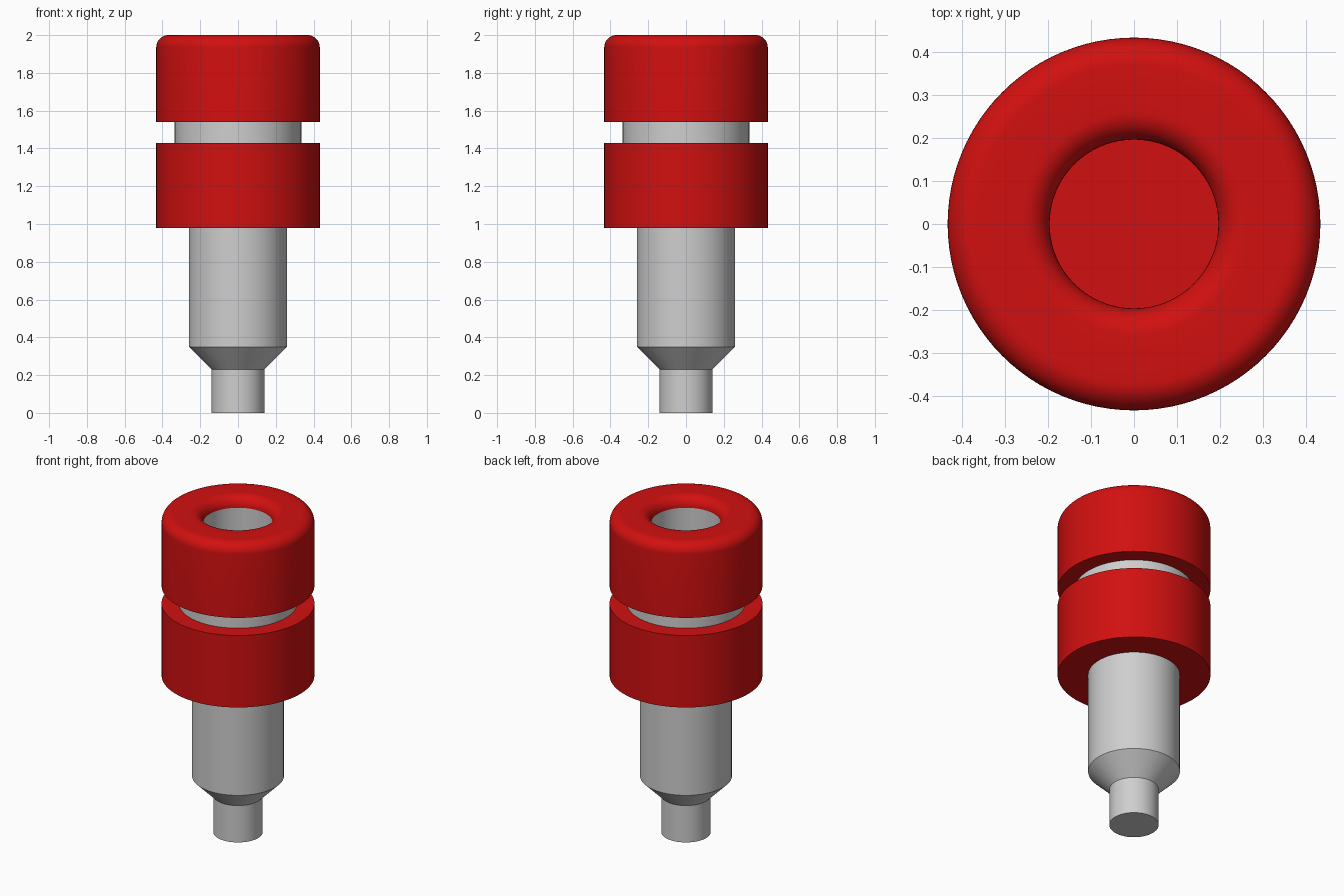
import bpy
import bmesh
from math import cos, sin, pi, radians

cube = bpy.data.objects.get("Cube")
if cube:
    bpy.data.objects.remove(cube, do_unlink=True)

SEGMENTS = 96


def material(name, rgb):
    mat = bpy.data.materials.new(name)
    mat.use_nodes = True
    colour = (*rgb, 1)
    mat.diffuse_color = colour
    mat.node_tree.nodes["Principled BSDF"].inputs["Base Color"].default_value = colour
    return mat


def fillet(cx, cz, radius, start, end, steps=10):
    """Points of an arc in the profile plane, angles in degrees."""
    angles = [radians(start + (end - start) * i / steps) for i in range(steps + 1)]
    return [(cx + radius * cos(a), cz + radius * sin(a)) for a in angles]


def lathe(name, profile, mat, closed=False):
    """Spin a (radius, height) profile around the z axis."""
    bm = bmesh.new()
    verts = [bm.verts.new((r, 0, z)) for r, z in profile]
    pairs = list(zip(verts, verts[1:]))
    if closed:
        pairs.append((verts[-1], verts[0]))
    edges = [bm.edges.new(p) for p in pairs]
    bmesh.ops.spin(bm, geom=verts + edges, cent=(0, 0, 0), axis=(0, 0, 1),
                   angle=2 * pi, steps=SEGMENTS)
    bmesh.ops.remove_doubles(bm, verts=bm.verts, dist=0.0001)
    bmesh.ops.dissolve_degenerate(bm, edges=bm.edges, dist=0.0001)
    bmesh.ops.recalc_face_normals(bm, faces=bm.faces)
    mesh = bpy.data.meshes.new(name)
    bm.to_mesh(mesh)
    bm.free()
    mesh.materials.append(mat)
    obj = bpy.data.objects.new(name, mesh)
    bpy.context.collection.objects.link(obj)
    bpy.ops.object.select_all(action="DESELECT")
    obj.select_set(True)
    bpy.context.view_layer.objects.active = obj
    bpy.ops.object.shade_smooth_by_angle(angle=radians(30))
    return obj


red = material("red plastic", (0.64, 0.005, 0.005))
grey = material("grey metal", (0.62, 0.62, 0.62))

OUTER, CORE, BORE = 0.433, 0.335, 0.196
ROUND = 0.065
SHOULDER = 2 - ROUND
FLOOR = 1.0

# Stepped metal stem with a tapered shoulder
lathe("stem", [(0, 0), (0.14, 0), (0.14, 0.23), (0.26, 0.35),
               (0.26, 0.985), (0, 0.985)], grey)

# Red collar, a cup whose inside is the floor of the socket
lathe("collar", [(0, 0.98), (OUTER, 0.98), (OUTER, 1.43), (CORE, 1.43),
                 (CORE, FLOOR), (0, FLOOR)], red)

# Metal sleeve lining the socket and showing in the gap
lathe("socket_sleeve", [(BORE, FLOOR), (CORE, FLOOR),
                        (CORE, SHOULDER), (BORE, SHOULDER)], grey, closed=True)

# Red cap ring with rounded outer and inner rims
lathe("cap", [(CORE, 1.54), (OUTER, 1.54)]
      + fillet(OUTER - ROUND, SHOULDER, ROUND, 0, 90)
      + fillet(BORE + ROUND, SHOULDER, ROUND, 90, 180)
      + [(CORE, SHOULDER)], red, closed=True)
